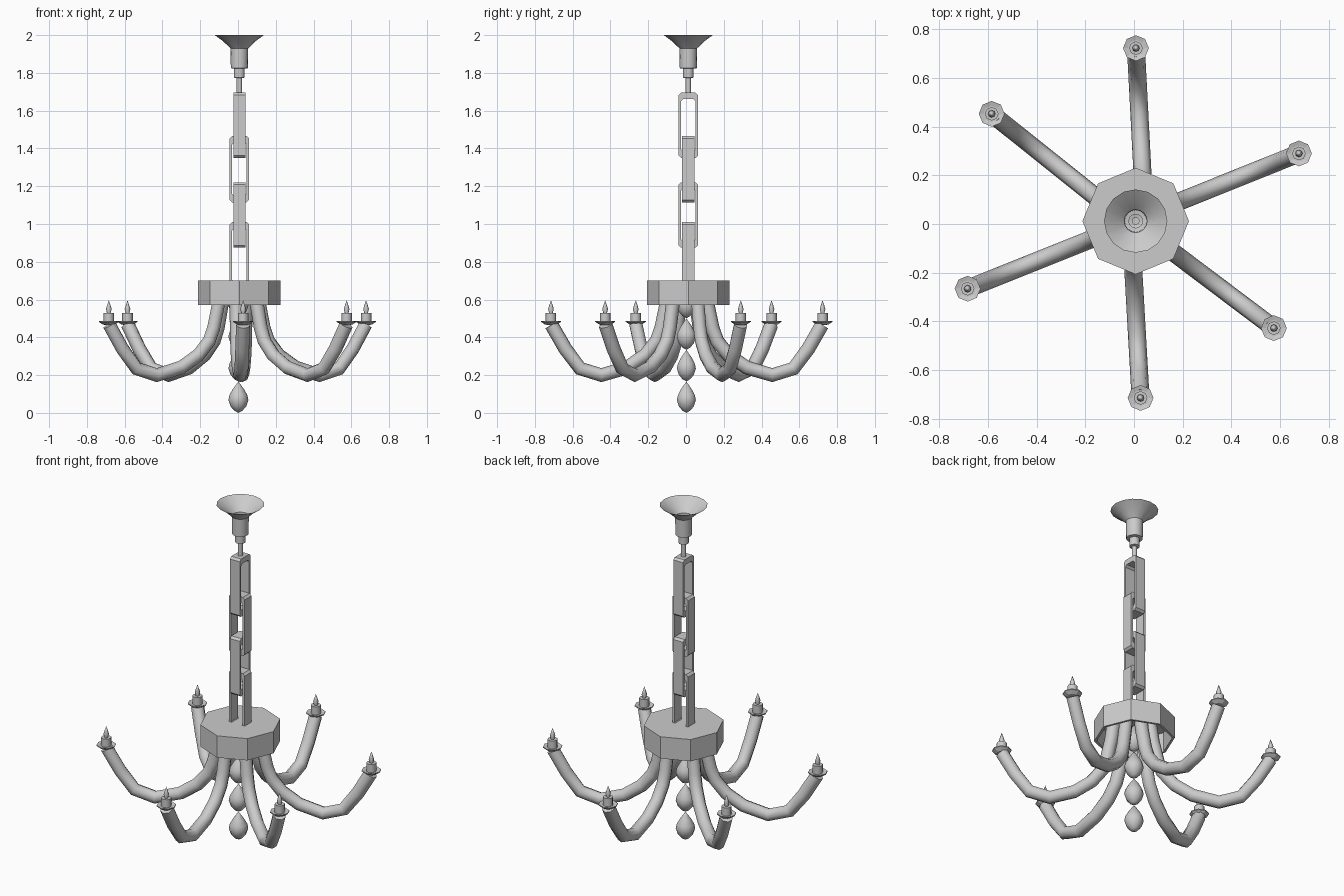
import bpy, bmesh, math
from mathutils import Vector

if "Cube" in bpy.data.objects:
    bpy.data.objects.remove(bpy.data.objects["Cube"])

CX, CY = 0.007, 0.012


def finish(name, bm, smooth=0):
    bmesh.ops.recalc_face_normals(bm, faces=bm.faces[:])
    me = bpy.data.meshes.new(name)
    bm.to_mesh(me)
    bm.free()
    ob = bpy.data.objects.new(name, me)
    bpy.context.collection.objects.link(ob)
    if smooth:
        shade(ob, smooth)
    return ob


def shade(ob, angle):
    bpy.ops.object.select_all(action='DESELECT')
    ob.select_set(True)
    bpy.context.view_layer.objects.active = ob
    bpy.ops.object.shade_smooth_by_angle(angle=math.radians(angle))


def lathe(name, profile, sides, x=CX, y=CY, smooth=0):
    bm = bmesh.new()
    vs = [bm.verts.new((x + r, y, z)) for r, z in profile]
    edges = [bm.edges.new(p) for p in zip(vs, vs[1:])]
    bmesh.ops.spin(bm, geom=vs + edges, cent=(x, y, 0), axis=(0, 0, 1),
                   angle=2 * math.pi, steps=sides, use_merge=False)
    bmesh.ops.remove_doubles(bm, verts=bm.verts[:], dist=1e-4)
    return finish(name, bm, smooth)


# ceiling canopy: open funnel stepping down to the chain hook
lathe("ceiling_canopy", [(0.13, 2.0), (0.085, 1.967), (0.047, 1.93), (0.045, 1.825),
                         (0.028, 1.822), (0.028, 1.775), (0.014, 1.772), (0.014, 1.68),
                         (0, 1.68)], 16, smooth=35)

# hub: octagonal drum, hollow underneath
lathe("hub", [(0, 0.70), (0.219, 0.70), (0.219, 0.57), (0.205, 0.57),
              (0.205, 0.688), (0, 0.688)], 8)


# chain links: tall flat-bar frames, alternating direction
def outline(w, h, c):
    return [(w - c, h), (w, h - c), (w, c - h), (w - c, -h),
            (c - w, -h), (-w, c - h), (-w, h - c), (c - w, h)]


def link(name, z0, z1, along_y):
    bm = bmesh.new()
    mid, h, d = (z0 + z1) / 2, (z1 - z0) / 2, 0.032
    loops = []
    for pts, depth in ((outline(0.051, h, 0.012), -d), (outline(0.051, h, 0.012), d),
                       (outline(0.038, h - 0.032, 0.012), d),
                       (outline(0.038, h - 0.032, 0.012), -d)):
        loops.append([bm.verts.new((CX + (depth if along_y else u),
                                    CY + (u if along_y else depth), mid + v))
                      for u, v in pts])
    for a, b in zip(loops, loops[1:] + loops[:1]):
        for i in range(8):
            j = (i + 1) % 8
            bm.faces.new((a[i], a[j], b[j], b[i]))
    finish(name, bm)


for i, (z0, z1) in enumerate([(1.35, 1.695), (1.115, 1.465), (0.875, 1.22), (0.66, 1.01)]):
    link(f"chain_link_{i + 1}", z0, z1, i % 2 == 0)

# hanging string of teardrop pendants below the hub
drop = [(0, 0), (0.022, 0.012), (0.042, 0.035), (0.053, 0.068), (0.047, 0.095),
        (0.03, 0.125), (0.012, 0.15), (0, 0.166)]
for i in range(4):
    lathe(f"pendant_{i + 1}", [(r, z + 0.167 * i) for r, z in drop], 10, CX - 0.005, CY - 0.01,
          smooth=50)

# arms: (start in plan, end in plan), swept along one shared side profile
ARMS = [((0.040, 0.11), (0.008, 0.723)), ((0.11, 0.062), (0.678, 0.29)),
        ((0.097, -0.068), (0.575, -0.428)), ((-0.008, -0.10), (0.027, -0.715)),
        ((-0.10, -0.032), (-0.684, -0.266)), ((-0.083, 0.052), (-0.585, 0.453))]
SIDE = [(0.10, 0.685), (0.115, 0.57), (0.14, 0.45), (0.165, 0.38), (0.225, 0.305),
        (0.32, 0.24), (0.455, 0.2), (0.567, 0.235), (0.645, 0.34), (0.717, 0.466)]

for n, (s, e) in enumerate(ARMS, 1):
    s, e = Vector(s), Vector(e)
    cu = bpy.data.curves.new(f"arm_{n}", 'CURVE')
    cu.dimensions = '3D'
    cu.bevel_depth = 0.037
    cu.bevel_resolution = 2
    cu.use_fill_caps = True
    sp = cu.splines.new('POLY')
    sp.points.add(len(SIDE) - 1)
    for p, (r, z) in zip(sp.points, SIDE):
        q = s.lerp(e, (r - 0.11) / 0.61)
        p.co = (q.x, q.y, z, 1)
    arm = bpy.data.objects.new(f"arm_{n}", cu)
    bpy.context.collection.objects.link(arm)
    bpy.ops.object.select_all(action='DESELECT')
    arm.select_set(True)
    bpy.context.view_layer.objects.active = arm
    bpy.ops.object.convert(target='MESH')
    shade(bpy.context.view_layer.objects.active, 50)

    # drip pan, candle and flame on the arm's tip
    lathe(f"drip_pan_{n}", [(0, 0.465), (0.03, 0.467), (0.053, 0.482), (0.053, 0.487),
                            (0.034, 0.482), (0, 0.482)], 8, e.x, e.y)
    lathe(f"candle_{n}", [(0, 0.475), (0.028, 0.475), (0.028, 0.53), (0, 0.53)],
          8, e.x, e.y, smooth=50)
    lathe(f"flame_{n}", [(0, 0.525), (0.009, 0.525), (0.015, 0.55), (0.009, 0.57),
                         (0, 0.596)], 8, e.x, e.y, smooth=50)
